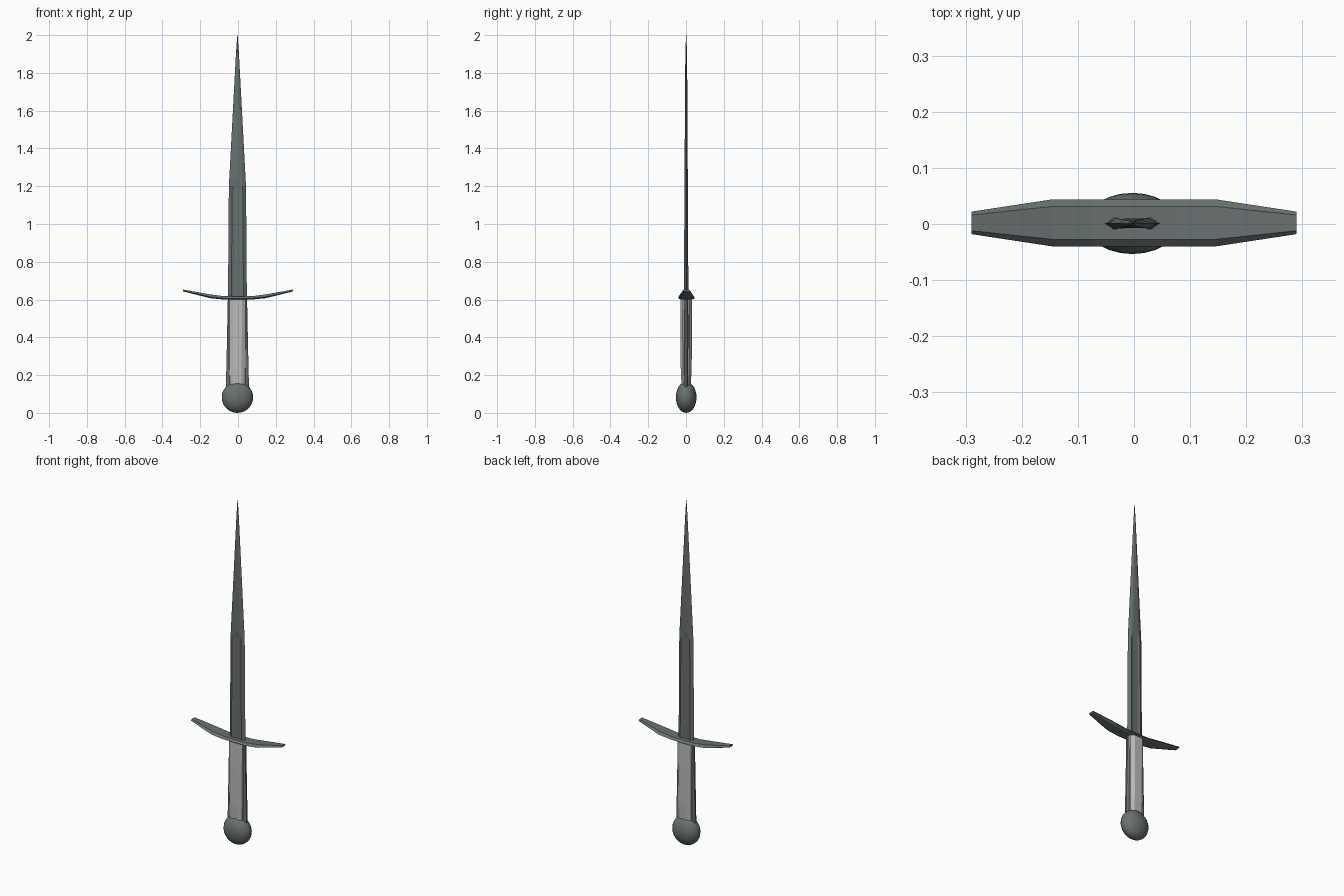
import bpy, bmesh
from math import sin, cos, pi

if "Cube" in bpy.data.objects:
    bpy.data.objects.remove(bpy.data.objects["Cube"])


def material(name, rgb):
    m = bpy.data.materials.new(name)
    m.diffuse_color = (*rgb, 1)
    m.use_nodes = True
    m.node_tree.nodes["Principled BSDF"].inputs["Base Color"].default_value = m.diffuse_color
    return m


steel = material("steel", (0.14, 0.165, 0.16))
pale = material("pale_grip", (0.5, 0.5, 0.5))
CX, CY = -0.003, 0.001


def loft(name, rings, mat):
    """Bridge equal-sized rings of points and cap both ends."""
    bm = bmesh.new()
    loops = [[bm.verts.new(p) for p in ring] for ring in rings]
    for a, b in zip(loops, loops[1:]):
        n = len(a)
        for i in range(n):
            j = (i + 1) % n
            bm.faces.new((a[i], a[j], b[j], b[i]))
    bm.faces.new(loops[0])
    bm.faces.new(loops[-1])
    bmesh.ops.recalc_face_normals(bm, faces=bm.faces)
    mesh = bpy.data.meshes.new(name)
    bm.to_mesh(mesh)
    bm.free()
    obj = bpy.data.objects.new(name, mesh)
    bpy.context.collection.objects.link(obj)
    mesh.materials.append(mat)
    return obj


# Blade: double edge, raised shoulders and a shallow central fuller
def blade_ring(z, w, shoulder, t, mid):
    half = [(w, 0), (shoulder, t), (shoulder * 0.55, mid), (0, mid),
            (-shoulder * 0.55, mid), (-shoulder, t)]
    pts = half + [(-x, -y) for x, y in half]
    return [(CX + x, CY + y, z) for x, y in pts]


loft("blade", [blade_ring(*r) for r in [
    (0.60, 0.050, 0.032, 0.0115, 0.007),
    (1.20, 0.0455, 0.028, 0.0095, 0.006),
    (1.235, 0.0435, 0.024, 0.008, 0.0085),
    (1.60, 0.024, 0.012, 0.006, 0.007),
    (1.90, 0.008, 0.004, 0.004, 0.0045),
    (2.00, 0.001, 0.0005, 0.001, 0.001)]], steel)


# Tang: flat steel core widening toward the pommel
def tang_ring(z, w, t):
    pts = [(w, t * .5), (w * .85, t), (-w * .85, t), (-w, t * .5)]
    pts += [(-x, -y) for x, y in pts]
    return [(CX + x, CY + y, z) for x, y in pts]


loft("tang", [tang_ring(0.14, 0.061, 0.010), tang_ring(0.36, 0.056, 0.011),
              tang_ring(0.605, 0.051, 0.011)], steel)


# Grip plates: rounded pale scales on both faces of the tang
def plate_ring(z, w, d, side):
    pts = [(w, 0.006), (w * .92, d * .6), (w * .5, d), (-w * .5, d),
           (-w * .92, d * .6), (-w, 0.006)]
    return [(CX + x, CY + side * y, z) for x, y in pts]


for side, name in ((-1, "front_grip_plate"), (1, "back_grip_plate")):
    loft(name, [plate_ring(z, w, d, side) for z, w, d in
                [(0.13, 0.043, 0.024), (0.24, 0.045, 0.029),
                 (0.45, 0.046, 0.031), (0.605, 0.047, 0.030)]], pale)


# Crossguard: shallow upward sweep, tapering past the middle
def guard_ring(x, z, w, h):
    pts = [(w, -h * .3), (w * .7, h), (-w * .7, h), (-w, -h * .3),
           (-w * .6, -h), (w * .6, -h)]
    return [(x, 0.002 + y, z + k) for y, k in pts]


half = [(0.0, 0.608, 0.042, 0.009), (0.075, 0.609, 0.042, 0.009),
        (0.145, 0.617, 0.042, 0.010), (0.29, 0.648, 0.020, 0.005)]
sections = [(-x, z, w, h) for x, z, w, h in half[:0:-1]] + half
loft("crossguard", [guard_ring(*s) for s in sections], steel)

# Pommel: flattened ball
bpy.ops.mesh.primitive_uv_sphere_add(segments=24, ring_count=14, radius=1)
pommel = bpy.context.object
pommel.name = "pommel"
pommel.data.materials.append(steel)
for v in pommel.data.vertices:
    v.co.x = v.co.x * 0.083 + CX
    v.co.y = v.co.y * 0.0545 + CY
    v.co.z = min(v.co.z * 0.0825 + 0.0825, 0.160)
bpy.ops.object.shade_smooth_by_angle()
